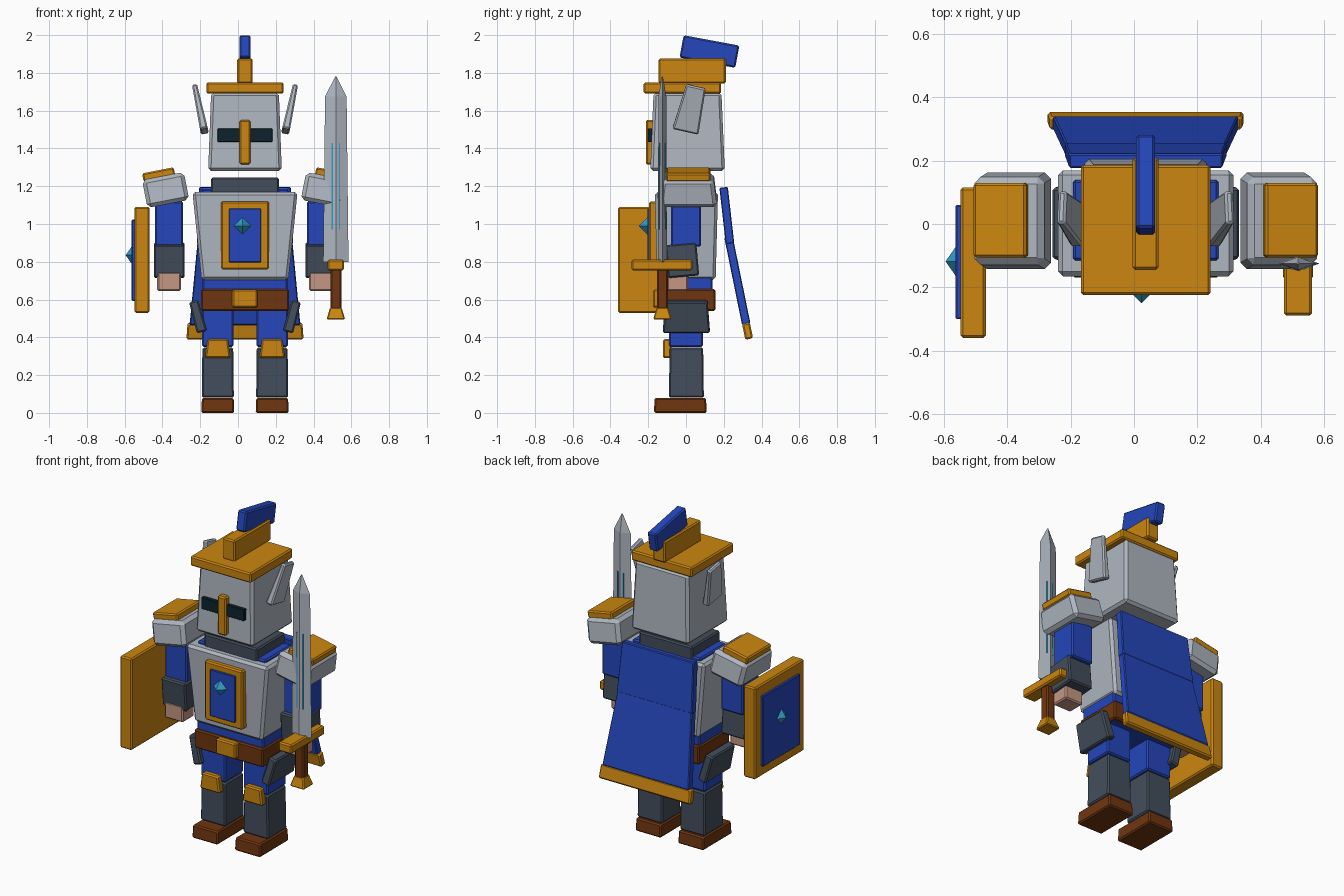
import bpy
import bmesh
from math import radians
from mathutils import Vector

cube = bpy.data.objects.get("Cube")
if cube:
    bpy.data.objects.remove(cube, do_unlink=True)

CX = 0.037  # body centre line; all x values below are relative to it


def material(name, rgb):
    mat = bpy.data.materials.new(name)
    mat.use_nodes = True
    mat.diffuse_color = (*rgb, 1)
    mat.node_tree.nodes["Principled BSDF"].inputs["Base Color"].default_value = (*rgb, 1)
    return mat


STEEL = material("light steel", (0.43, 0.47, 0.53))
IRON = material("dark iron", (0.055, 0.075, 0.105))
GOLD = material("gold", (0.6, 0.24, 0.005))
BLUE = material("royal blue", (0.018, 0.062, 0.5))
LEATHER = material("brown leather", (0.16, 0.036, 0.005))
SKIN = material("skin", (0.56, 0.31, 0.23))
GEM = material("bright gem", (0.032, 0.33, 0.58))
SLIT = material("visor black", (0.004, 0.016, 0.026))


def finish(bm, name, mat, center, rot=(0, 0, 0), bevel=0.0):
    bmesh.ops.recalc_face_normals(bm, faces=bm.faces)
    mesh = bpy.data.meshes.new(name)
    bm.to_mesh(mesh)
    bm.free()
    mesh.materials.append(mat)
    ob = bpy.data.objects.new(name, mesh)
    bpy.context.collection.objects.link(ob)
    ob.location = Vector(center) + Vector((CX, 0, 0))
    ob.rotation_euler = [radians(a) for a in rot]
    if bevel:
        mod = ob.modifiers.new("chamfer", "BEVEL")
        mod.width = bevel
        mod.segments = 1
    return ob


def block(name, mat, center, size, top=(1, 1), rot=(0, 0, 0), bevel=0.008):
    """Chamfered box whose upper face is scaled by top."""
    bm = bmesh.new()
    bmesh.ops.create_cube(bm, size=1)
    for v in bm.verts:
        sx, sy = top if v.co.z > 0 else (1, 1)
        v.co = (v.co.x * size[0] * sx, v.co.y * size[1] * sy, v.co.z * size[2])
    return finish(bm, name, mat, center, rot, bevel)


def pair(name, mat, center, size, top=(1, 1), rot=(0, 0, 0), bevel=0.008):
    """Mirrored blocks; values are for the model's left (+x)."""
    for side, s in (("left", 1), ("right", -1)):
        block(f"{side}_{name}", mat, (s * center[0], *center[1:]), size, top,
              (rot[0], s * rot[1], s * rot[2]), bevel)


def gem(name, center, radii):
    bm = bmesh.new()
    bmesh.ops.create_icosphere(bm, subdivisions=1, radius=1)
    bm.clear()
    tips = [bm.verts.new(Vector(d) * r) for d, r in
            (((1, 0, 0), radii[0]), ((0, 1, 0), radii[1]),
             ((-1, 0, 0), radii[0]), ((0, -1, 0), radii[1]))]
    for z in (radii[2], -radii[2]):
        apex = bm.verts.new((0, 0, z))
        for i in range(4):
            bm.faces.new((tips[i], tips[(i + 1) % 4], apex))
    finish(bm, name, GEM, center)


# Legs
pair("boot", LEATHER, (0.144, -0.03, 0.04), (0.175, 0.28, 0.08), (0.96, 0.97))
pair("shin", IRON, (0.144, 0.002, 0.213), (0.17, 0.185, 0.265), (0.96, 0.96))
pair("knee_plate", GOLD, (0.144, -0.1, 0.34), (0.135, 0.045, 0.1), (0.8, 1))
pair("thigh", BLUE, (0.144, 0, 0.46), (0.168, 0.18, 0.22))
pair("hip_guard", IRON, (0.25, 0.002, 0.51), (0.055, 0.25, 0.17), (0.9, 0.9), (0, 15, 0))

# Waist
block("pelvis", BLUE, (0, 0.005, 0.64), (0.45, 0.27, 0.2))
block("belt", LEATHER, (0, 0.005, 0.598), (0.465, 0.3, 0.115))
block("belt_buckle", GOLD, (0, -0.15, 0.605), (0.135, 0.05, 0.095))

# Torso
block("breastplate", STEEL, (0, 0.002, 0.937), (0.46, 0.31, 0.465), (1.21, 1.08), bevel=0.015)
block("tunic", BLUE, (0, 0.012, 1.1), (0.46, 0.255, 0.17))
block("chest_frame", GOLD, (0, -0.165, 0.94), (0.255, 0.06, 0.36))
block("chest_panel", BLUE, (0, -0.192, 0.94), (0.17, 0.025, 0.285), bevel=0.004)
gem("chest_gem", (-0.013, -0.205, 0.99), (0.045, 0.045, 0.045))
block("neck_guard", IRON, (0, 0.01, 1.2), (0.36, 0.27, 0.09))

# Arms
pair("upper_arm", BLUE, (0.402, 0, 1.0), (0.15, 0.16, 0.24))
pair("forearm", IRON, (0.401, -0.02, 0.808), (0.163, 0.165, 0.175), rot=(5, 0, 0))
pair("hand", SKIN, (0.402, -0.045, 0.695), (0.125, 0.11, 0.1))
pair("shoulder", STEEL, (0.42, 0.01, 1.18), (0.225, 0.31, 0.15), (1, 0.88), (0, 11, 0), 0.02)
pair("shoulder_cap", GOLD, (0.457, 0.012, 1.262), (0.17, 0.235, 0.045), rot=(0, 11, 0))

# Helmet
block("helmet", STEEL, (0, 0.008, 1.488), (0.39, 0.395, 0.415), (0.92, 0.91), bevel=0.015)
block("helmet_brim", GOLD, (0, -0.019, 1.72), (0.41, 0.41, 0.06))
block("helmet_crest", GOLD, (0, 0.033, 1.81), (0.082, 0.355, 0.13))
block("plume", BLUE, (0, 0.124, 1.913), (0.06, 0.3, 0.12), rot=(-10.5, 0, 0))
block("visor_slit", SLIT, (0, -0.185, 1.47), (0.29, 0.035, 0.07), bevel=0.003)
block("nose_guard", GOLD, (0, -0.19, 1.433), (0.057, 0.045, 0.235))
pair("helmet_wing", STEEL, (0.24, 0.025, 1.61), (0.042, 0.14, 0.25), (0.65, 0.75), (-13, 12, 0))

# Cape in two hanging panels with a hem
block("cape_upper", BLUE, (0, 0.216, 1.045), (0.51, 0.045, 0.3), (0.95, 1), (6.5, 0, 0), 0.005)
block("cape_lower", BLUE, (0, 0.272, 0.7), (0.585, 0.045, 0.47), (0.85, 1), (11.5, 0, 0), 0.005)
block("cape_hem", GOLD, (0, 0.326, 0.433), (0.62, 0.042, 0.085), (0.98, 1), (11.5, 0, 0))

# Shield on the right arm
block("shield", GOLD, (-0.545, -0.122, 0.81), (0.08, 0.475, 0.56))
block("shield_panel", BLUE, (-0.585, -0.12, 0.808), (0.03, 0.36, 0.43), bevel=0.004)
gem("shield_gem", (-0.597, -0.118, 0.835), (0.035, 0.05, 0.05))

# Sword in the left hand
SX, SY = 0.481, -0.125
bm = bmesh.new()
rings = []
for z, w, d in ((0.8, 0.067, 0.024), (1.675, 0.057, 0.021), (1.78, 0.004, 0.003)):
    rings.append([bm.verts.new(p) for p in ((w, 0, z), (0, d, z), (-w, 0, z), (0, -d, z))])
for low, high in zip(rings, rings[1:]):
    for i in range(4):
        j = (i + 1) % 4
        bm.faces.new((low[i], low[j], high[j], high[i]))
bm.faces.new(rings[0])
bm.faces.new(rings[-1])
finish(bm, "sword_blade", STEEL, (SX, SY, 0))
for i, dx in enumerate((-0.019, 0.019)):
    block(f"blade_rune_{i + 1}", GEM, (SX + dx, SY, 1.2), (0.007, 0.037, 0.46), bevel=0)
block("sword_guard", GOLD, (SX, -0.127, 0.783), (0.088, 0.325, 0.056))
block("sword_grip", LEATHER, (SX, SY, 0.655), (0.058, 0.058, 0.22))
block("sword_pommel", GOLD, (SX, SY, 0.527), (0.098, 0.098, 0.064), (0.62, 0.62), bevel=0.006)
